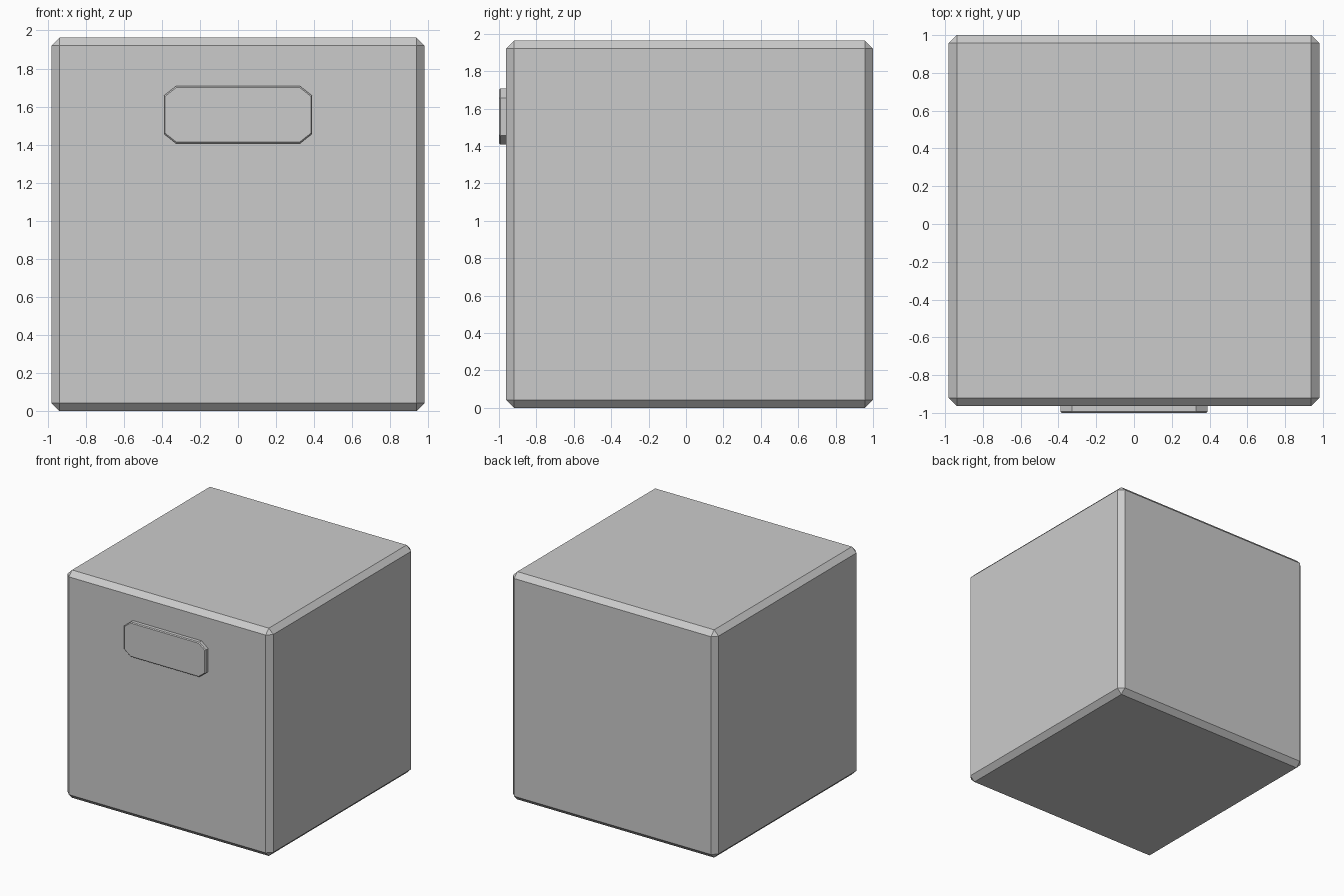
import bpy, bmesh

if "Cube" in bpy.data.objects:
    bpy.data.objects.remove(bpy.data.objects["Cube"])


def mesh_object(name, bm, bevel):
    bmesh.ops.recalc_face_normals(bm, faces=bm.faces)
    me = bpy.data.meshes.new(name)
    bm.to_mesh(me)
    bm.free()
    ob = bpy.data.objects.new(name, me)
    bpy.context.collection.objects.link(ob)
    mod = ob.modifiers.new("chamfer", 'BEVEL')
    mod.width = bevel
    mod.segments = 1
    mod.limit_method = 'ANGLE'
    return ob


def prism(outline, y0, y1):
    """Extrude an x-z outline from y0 to y1."""
    bm = bmesh.new()
    face = bm.faces.new([bm.verts.new((x, y0, z)) for x, z in outline])
    ext = bmesh.ops.extrude_face_region(bm, geom=[face])
    for v in ext["geom"]:
        if isinstance(v, bmesh.types.BMVert):
            v.co.y = y1
    return bm


# Chamfered box body
w, h = 0.981, 1.963
body = prism([(-w, 0), (w, 0), (w, h), (-w, h)], -0.963, 1.0)
mesh_object("box_body", body, 0.043)

# Raised hand-grip plate with cut corners
px, z0, z1, cx, cz = 0.39, 1.407, 1.707, 0.063, 0.05
right = [(px - cx, z0), (px, z0 + cz), (px, z1 - cz), (px - cx, z1)]
outline = right + [(-x, z) for x, z in reversed(right)]
plate = mesh_object("grip_plate", prism(outline, -1.0, -0.955), 0.007)
plate.modifiers["chamfer"].angle_limit = 1.0  # bevel only the rims
